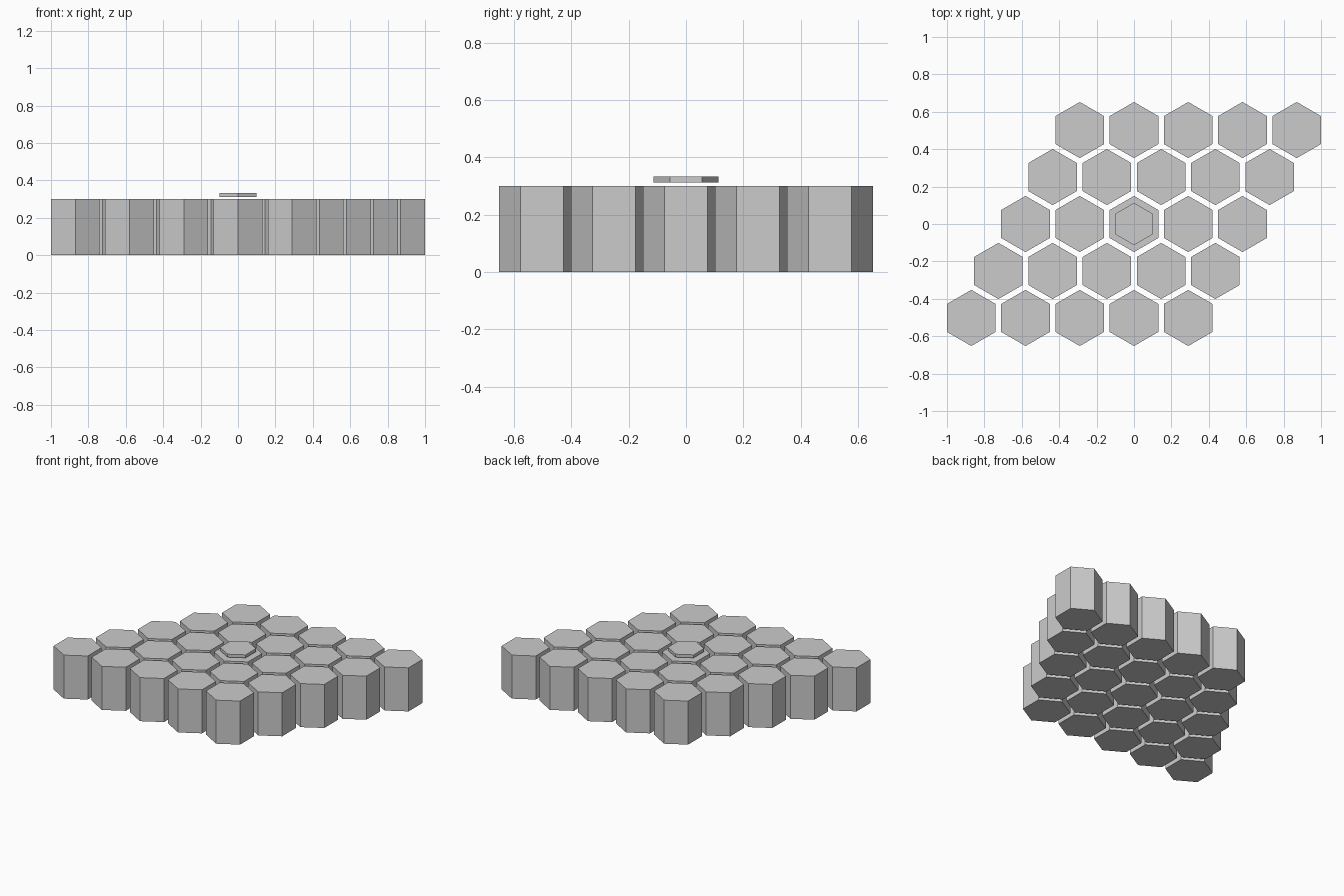
import bpy, bmesh, math
from mathutils import Vector

if "Cube" in bpy.data.objects:
    bpy.data.objects.remove(bpy.data.objects["Cube"])


def hex_mesh(name, radius, height):
    """Upright hexagonal prism with corners pointing along +y and -y."""
    bm = bmesh.new()
    ring = [bm.verts.new((radius * math.sin(i * math.pi / 3),
                          radius * math.cos(i * math.pi / 3), 0)) for i in range(6)]
    base = bm.faces.new(ring)
    top = bmesh.ops.extrude_face_region(bm, geom=[base], use_keep_orig=True)
    bmesh.ops.translate(bm, vec=Vector((0, 0, height)),
                        verts=[g for g in top["geom"] if isinstance(g, bmesh.types.BMVert)])
    bmesh.ops.recalc_face_normals(bm, faces=bm.faces[:])
    mesh = bpy.data.meshes.new(name)
    bm.to_mesh(mesh)
    bm.free()
    return mesh


def place(name, mesh, location):
    obj = bpy.data.objects.new(name, mesh)
    obj.location = location
    bpy.context.collection.objects.link(obj)


SPACING = 0.29
ROW_STEP = SPACING * math.sqrt(3) / 2

# Slanted 5 x 5 board of hexagonal tiles, sharing one mesh
tile = hex_mesh("tile", 0.15, 0.30)
for row in range(-2, 3):
    for col in range(-2, 3):
        place(f"tile_{row + 3}_{col + 3}", tile,
              ((col + row / 2) * SPACING, row * ROW_STEP, 0))

# Thin marker hovering just above the centre tile
place("marker", hex_mesh("marker", 0.113, 0.021), (0, 0, 0.312))
